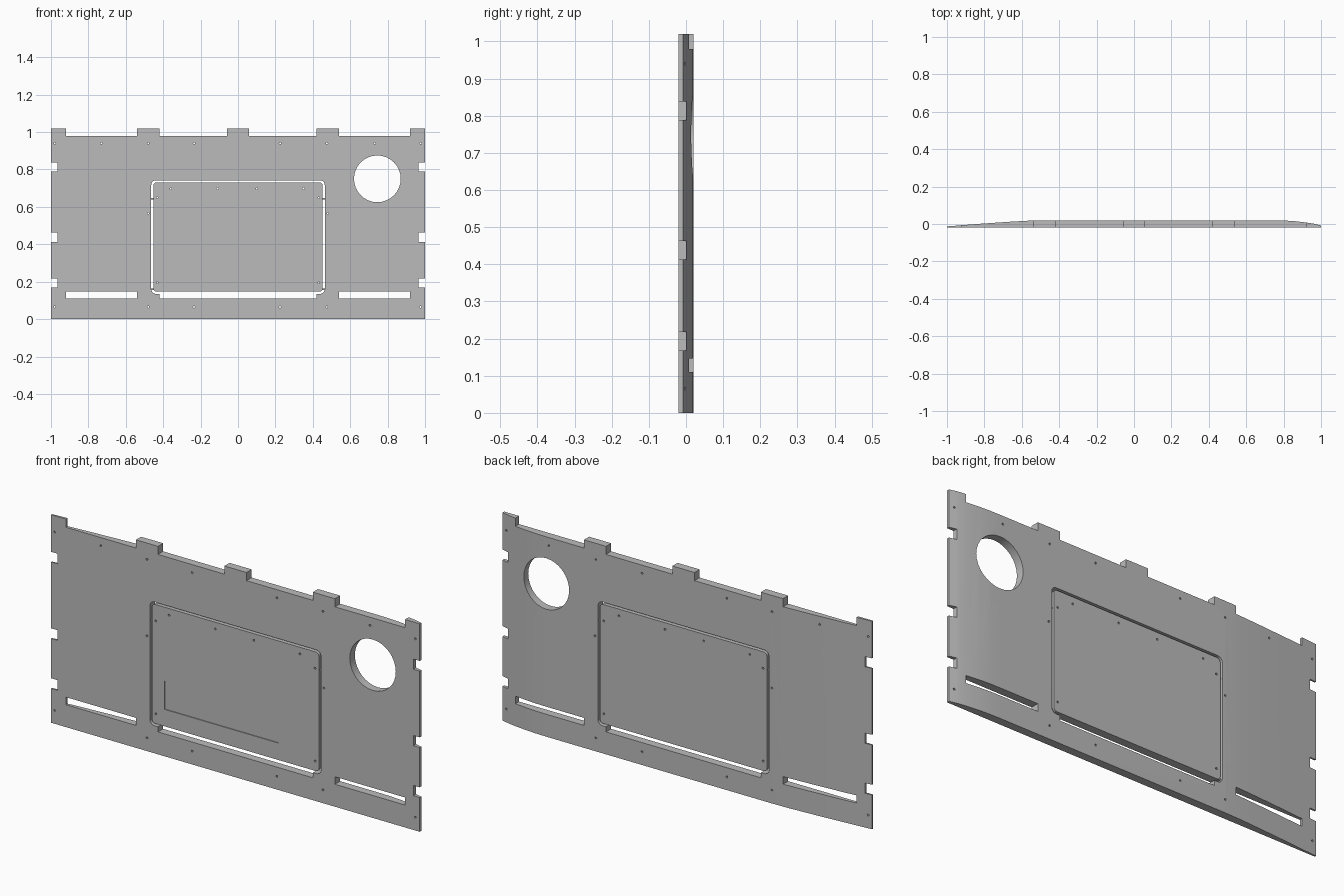
import bpy, bmesh
from math import sin, cos, pi, radians

if "Cube" in bpy.data.objects:
    bpy.data.objects.remove(bpy.data.objects["Cube"], do_unlink=True)

FRONT, BACK, HEIGHT = -0.02, 0.02, 1.02

grey = bpy.data.materials.new("panel grey")
grey.use_nodes = True
grey.diffuse_color = (0.5, 0.5, 0.5, 1)
grey.node_tree.nodes["Principled BSDF"].inputs["Base Color"].default_value = (0.5, 0.5, 0.5, 1)


def prism(bm, points, direction):
    """Add a closed prism by sweeping a polygon along a direction."""
    face = bm.faces.new([bm.verts.new(p) for p in points])
    moved = bmesh.ops.extrude_face_region(bm, geom=[face])["geom"]
    verts = [v for v in moved if isinstance(v, bmesh.types.BMVert)]
    bmesh.ops.translate(bm, verts=verts, vec=direction)


def finish(bm, name):
    bmesh.ops.recalc_face_normals(bm, faces=bm.faces)
    mesh = bpy.data.meshes.new(name)
    bm.to_mesh(mesh)
    bm.free()
    mesh.materials.append(grey)
    obj = bpy.data.objects.new(name, mesh)
    bpy.context.collection.objects.link(obj)
    return obj


def slab(name, outlines, y0=-0.1, y1=0.1):
    """Object made of front outlines (x, z) swept from y0 to y1."""
    bm = bmesh.new()
    for outline in outlines:
        prism(bm, [(x, y0, z) for x, z in outline], (0, y1 - y0, 0))
    return finish(bm, name)


def rect(x0, x1, z0, z1):
    return [(x0, z0), (x1, z0), (x1, z1), (x0, z1)]


def circle(x, z, r, n):
    return [(x + r * cos(2 * pi * i / n), z + r * sin(2 * pi * i / n)) for i in range(n)]


def rounded(x1, z0, z1, r, n=5):
    corners = [(x1 - r, z1 - r), (r - x1, z1 - r), (r - x1, z0 + r), (x1 - r, z0 + r)]
    return [(cx + r * cos(pi / 2 * (q + i / n)), cz + r * sin(pi / 2 * (q + i / n)))
            for q, (cx, cz) in enumerate(corners) for i in range(n + 1)]


def cut(obj, cutter):
    mod = obj.modifiers.new("cut", "BOOLEAN")
    mod.operation, mod.solver, mod.object = "DIFFERENCE", "EXACT", cutter
    bpy.context.view_layer.objects.active = obj
    bpy.ops.object.modifier_apply(modifier=mod.name)
    bpy.data.objects.remove(cutter, do_unlink=True)


def smooth(obj):
    bpy.ops.object.select_all(action="DESELECT")
    obj.select_set(True)
    bpy.context.view_layer.objects.active = obj
    bpy.ops.object.shade_smooth_by_angle(angle=radians(25))


# Main panel: flat front, back tapering towards both ends
back_curve = [(1, -0.008), (0.96, 0.002), (0.92, 0.008), (0.86, 0.015), (0.8, 0.019),
              (0.74, BACK), (-0.48, BACK), (-0.56, 0.018), (-0.68, 0.011), (-0.84, 0), (-1, -0.013)]
bm = bmesh.new()
outline = [(-1, FRONT), (1, FRONT)] + back_curve
prism(bm, [(x, y, 0) for x, y in outline], (0, 0, HEIGHT))
panel = finish(bm, "main_panel")

# Top gaps between tabs, side notches, bottom slots
openings = []
for s in (-1, 1):
    for a, b in ((0.06, 0.42), (0.54, 0.92)):
        openings.append(rect(*sorted((s * a, s * b)), 0.98, 1.1))
    for z in (0.168, 0.413, 0.788):
        openings.append(rect(*sorted((s * 0.965, s * 1.1)), z, z + 0.05))
    openings.append(rect(*sorted((s * 0.54, s * 0.92)), 0.11, 0.147))
cut(panel, slab("opening_cutter", openings))

# Doorway, joined by the centre slot, and the round port
cut(panel, slab("doorway_cutter", [rounded(0.464, 0.135, 0.742, 0.025)]))
cut(panel, slab("centre_slot_cutter", [rect(-0.42, 0.42, 0.11, 0.16)]))
cut(panel, slab("port_cutter", [circle(0.745, 0.75, 0.125, 32)]))

# Screw holes round the border
holes = [(x, 0.94) for x in (-0.73, 0.73)] + [(s * 0.48, 0.565) for s in (-1, 1)]
holes += [(x, z) for x in (-0.98, -0.48, -0.235, 0.225, 0.475, 0.976) for z in (0.065, 0.94)]
cut(panel, slab("screw_cutter", [circle(x, z, 0.005, 10) for x, z in holes]))
smooth(panel)

# Access door with a shallow front recess and its own screw holes
door = slab("access_door", [rounded(0.453, 0.147, 0.731, 0.018)], FRONT, BACK)
cut(door, slab("recess_cutter", [rect(-0.385, 0.235, 0.23, 0.37)], -0.1, FRONT + 0.004))
holes = [(x, 0.698) for x in (-0.36, -0.11, 0.1, 0.35)]
holes += [(s * 0.432, z) for s in (-1, 1) for z in (0.195, 0.65)]
cut(door, slab("door_screw_cutter", [circle(x, z, 0.005, 10) for x, z in holes]))
smooth(door)

# Small bridges holding the door in the doorway
for side, s in (("left", 1), ("right", -1)):
    for level, z in (("lower", 0.155), ("upper", 0.64)):
        x0, x1 = sorted((s * 0.45, s * 0.467))
        slab(f"{side}_{level}_bridge", [rect(x0, x1, z, z + 0.008)], FRONT + 0.01, BACK - 0.01)
